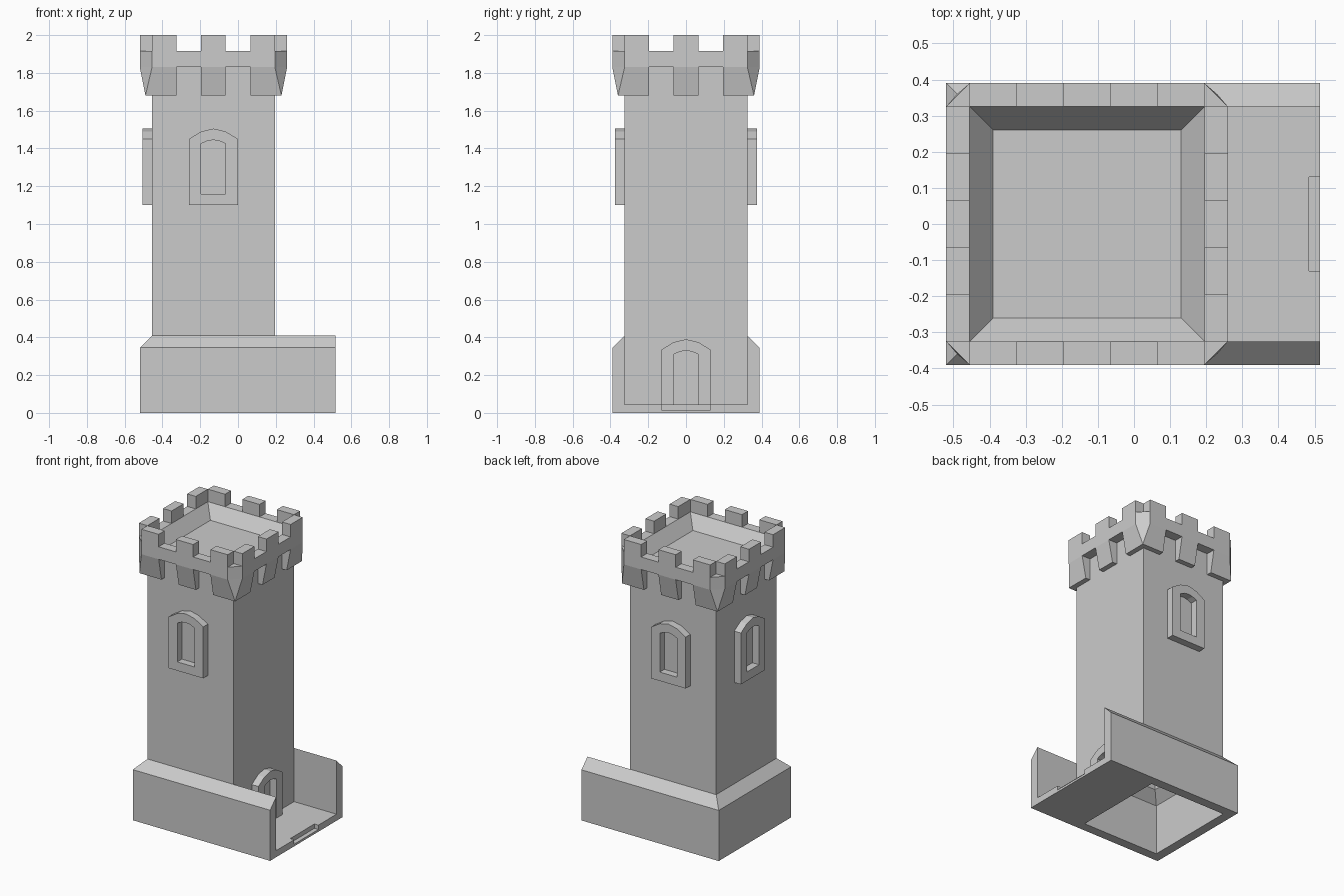
import bpy, bmesh, math
from mathutils import Matrix

cube = bpy.data.objects.get("Cube")
if cube:
    bpy.data.objects.remove(cube, do_unlink=True)

stone = bpy.data.materials.new("grey_stone")
stone.use_nodes = True
GREY = (0.6, 0.6, 0.6, 1)
stone.diffuse_color = GREY
stone.node_tree.nodes["Principled BSDF"].inputs["Base Color"].default_value = GREY

CX, HALF, T = -0.13, 0.325, 0.065   # tower axis, half width, wall thickness
SIDE = {"front": 0, "left": 90, "back": 180, "right": 270}


def loft(name, rings, angle=0, offset=0, cyclic=False):
    """Skin a list of equal-length point rings; cap the ends unless cyclic."""
    bm = bmesh.new()
    loops = [[bm.verts.new(p) for p in ring] for ring in rings]
    pairs = list(zip(loops, loops[1:]))
    if cyclic:
        pairs.append((loops[-1], loops[0]))
    else:
        bm.faces.new(loops[0])
        bm.faces.new(loops[-1])
    for a, b in pairs:
        for i in range(len(a)):
            j = (i + 1) % len(a)
            bm.faces.new((a[i], a[j], b[j], b[i]))
    bmesh.ops.remove_doubles(bm, verts=bm.verts, dist=1e-5)
    bmesh.ops.dissolve_degenerate(bm, dist=1e-5, edges=bm.edges)
    bmesh.ops.recalc_face_normals(bm, faces=bm.faces)
    turn = Matrix.Rotation(math.radians(angle), 4, "Z")
    bm.transform(Matrix.Translation((offset, 0, 0)) @ turn)
    mesh = bpy.data.meshes.new(name)
    bm.to_mesh(mesh)
    bm.free()
    mesh.materials.append(stone)
    obj = bpy.data.objects.new(name, mesh)
    bpy.context.collection.objects.link(obj)
    return obj


def prism(name, outline, z0, z1, **kw):
    return loft(name, [[(x, y, z) for x, y in outline] for z in (z0, z1)], **kw)


def rect(x0, x1, y0, y1):
    return [(x0, y0), (x1, y0), (x1, y1), (x0, y1)]


def ring(x0, x1, y, z, c=0):
    """Rectangle with corners cut by c."""
    return [(x0 + c, -y, z), (x1 - c, -y, z), (x1, c - y, z), (x1, y - c, z),
            (x1 - c, y, z), (x0 + c, y, z), (x0, y - c, z), (x0, c - y, z)]


# Hollow tower: inner cavity, plinth, shaft, parapet and sunken roof
L, R = CX - HALF, CX + HALF
loft("tower_body", [
    ring(L + T, R - T, HALF - T, 1.75),
    ring(L + T, R - T, HALF - T, 0.41),
    ring(L, R - T, HALF, 0.345),
    ring(L, R - T, HALF, 0),
    ring(L - T, R, HALF + T, 0),
    ring(L - T, R, HALF + T, 0.345),
    ring(L, R, HALF, 0.41),
    ring(L, R, HALF, 1.83),
    ring(L - T, R + T, HALF + T, 1.83, T),
    ring(L - T, R + T, HALF + T, 1.915, T),
    ring(L, R, HALF, 1.915),
    ring(L + T, R - T, HALF - T, 1.83),
])

# Merlons and corbels, repeated on each side
corner_top = [(0.195, -0.325), (0.195, -0.39), (0.325, -0.39), (0.39, -0.325),
              (0.39, -0.195), (0.325, -0.195), (0.325, -0.325)]
corner_low = [(min(x, 0.36), max(y, -0.36)) for x, y in corner_top]
corner_low[2] = corner_low[3] = (0.36, -0.36)
for side, angle in SIDE.items():
    for n, u in enumerate((-0.26, 0, 0.26)):
        prism(f"merlon_{side}_{n + 1}", rect(u - T, u + T, -HALF - T, -HALF),
              1.915, 2, angle=angle, offset=CX)
    loft(f"corbel_{side}", [
        [(x, y, 1.68) for x, y in rect(-T, T, -0.36, -HALF)],
        [(x, y, 1.83) for x, y in rect(-T, T, -HALF - T, -HALF)],
    ], angle=angle, offset=CX)
    loft(f"corner_corbel_{side}", [
        [(x, y, 1.68) for x, y in corner_low],
        [(x, y, 1.83) for x, y in corner_top],
    ], angle=angle, offset=CX)


def arch(w, z0, spring, apex):
    shoulder = spring + (apex - spring) * 0.72
    return [(-w, z0), (w, z0), (w, spring), (w / 2, shoulder), (0, apex),
            (-w / 2, shoulder), (-w, spring)]


def arched_frame(name, outer, inner, angle):
    back, front = -HALF, -HALF - 0.05
    loft(name, [[(x, y, z) for x, z in shape] for shape, y in
                ((outer, back), (outer, front), (inner, front), (inner, back))],
         angle=angle, offset=CX, cyclic=True)


# Window surrounds on three sides, door surround on the porch side
for side in ("front", "back", "right"):
    arched_frame(f"window_frame_{side}", arch(2 * T, 1.1, 1.45, 1.505),
                 arch(T, 1.16, 1.425, 1.445), SIDE[side])
arched_frame("door_frame", arch(2 * T, 0.045, 0.335, 0.39),
             arch(T, 0.045, 0.31, 0.33), SIDE["left"])

# Porch: two side walls with sloped tops, and a floor with a threshold notch
END = 0.515
for side, s in (("front", -1), ("back", 1)):
    profile = [(0.39, 0), (0.39, 0.345), (0.325, 0.41), (0.325, 0)]
    loft(f"porch_wall_{side}", [[(x, s * y, z) for y, z in profile] for x in (R, END)])
prism("porch_base", rect(R, END, -HALF, HALF), 0, 0.015)
prism("porch_floor", [(R, -HALF), (END, -HALF), (END, -0.13), (0.485, -0.13),
                      (0.485, 0.13), (END, 0.13), (END, HALF), (R, HALF)], 0.015, 0.045)
